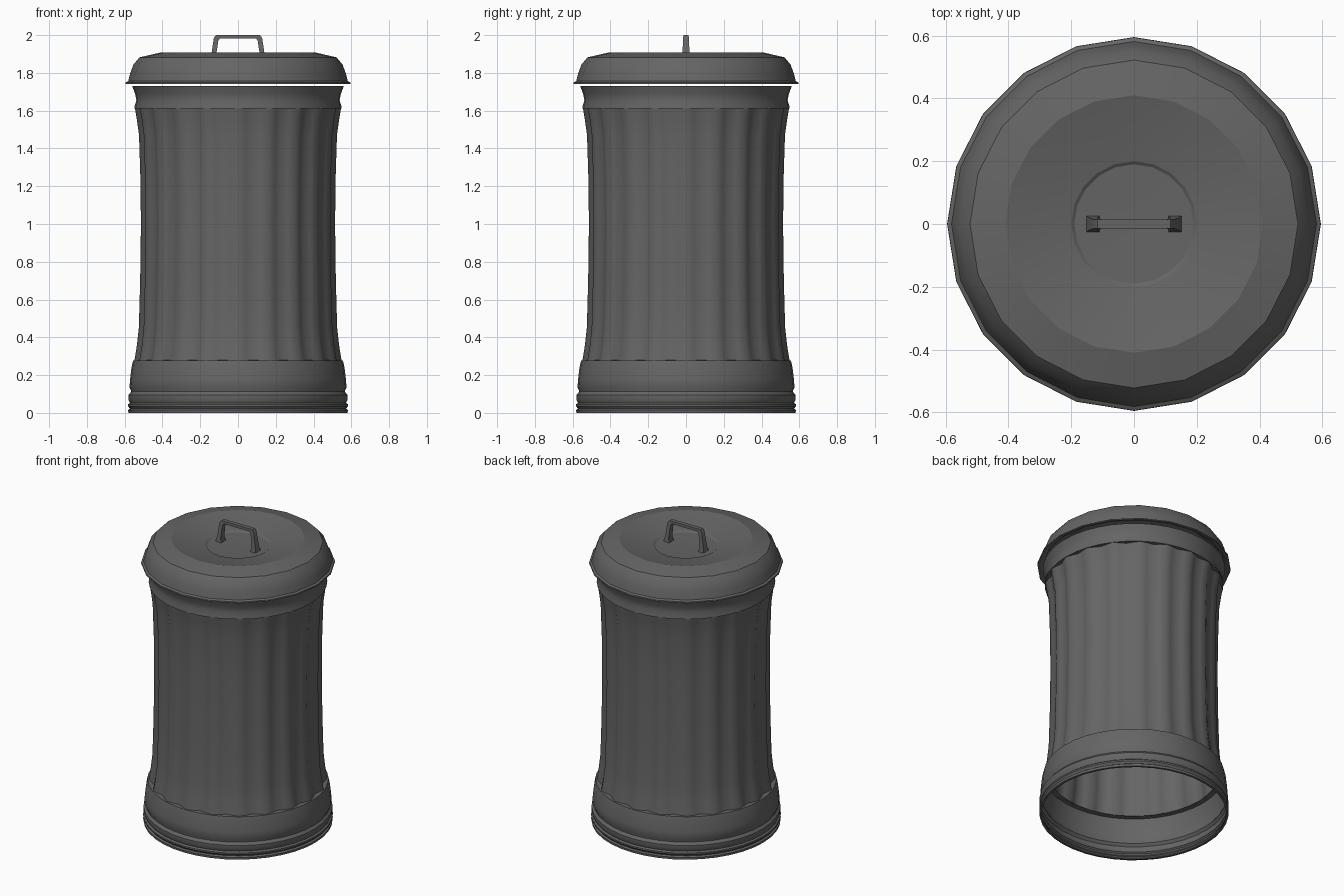
import bpy, math

if "Cube" in bpy.data.objects:
    bpy.data.objects.remove(bpy.data.objects["Cube"])

TAU = 2 * math.pi
FLUTES = 20


def make(name, verts, faces, angle=35):
    mesh = bpy.data.meshes.new(name)
    mesh.from_pydata(verts, [], faces)
    mesh.update()
    ob = bpy.data.objects.new(name, mesh)
    bpy.context.collection.objects.link(ob)
    bpy.ops.object.select_all(action='DESELECT')
    ob.select_set(True)
    bpy.context.view_layer.objects.active = ob
    bpy.ops.object.shade_smooth_by_angle(angle=math.radians(angle))
    return ob


def lathe(name, profile, sides, angle=35, flute_depth=0.0):
    """Spin (radius, z) points listed bottom to top; flutes cut inward."""
    verts, faces = [], []
    for r, z in profile:
        for i in range(sides):
            a = TAU * i / sides
            rr = r - flute_depth * (0.5 - 0.5 * math.cos(FLUTES * a))
            verts.append((rr * math.cos(a), rr * math.sin(a), z))
    for j in range(len(profile) - 1):
        for i in range(sides):
            k = (i + 1) % sides
            faces.append((j * sides + i, j * sides + k,
                          (j + 1) * sides + k, (j + 1) * sides + i))
    if profile[-1][0] < 0.1:
        faces.append([(len(profile) - 1) * sides + i for i in range(sides)])
    return make(name, verts, faces, angle)


# Fluted, slightly waisted wall
lathe("fluted_body",
      [(0.548, 0.278), (0.535, 0.36), (0.525, 0.45), (0.518, 0.70), (0.514, 1.0),
       (0.517, 1.25), (0.524, 1.47), (0.535, 1.55), (0.546, 1.615)],
      80, 50, 0.026)

# Base band with beads, open underneath
lathe("base_band",
      [(0.565, 0.0), (0.58, 0.0), (0.582, 0.015), (0.572, 0.022), (0.582, 0.035),
       (0.582, 0.045), (0.572, 0.053), (0.58, 0.07), (0.58, 0.095), (0.566, 0.112),
       (0.566, 0.118), (0.575, 0.135), (0.571, 0.18), (0.564, 0.24), (0.555, 0.278),
       (0.52, 0.279)], 40)

# Flared collar with an open mouth
lathe("top_collar",
      [(0.52, 1.612), (0.548, 1.612), (0.547, 1.625), (0.538, 1.655), (0.545, 1.69),
       (0.557, 1.722), (0.56, 1.73), (0.54, 1.73), (0.525, 1.722)], 40)

# Dished lid with folded rim
lathe("lid",
      [(0.555, 1.758), (0.575, 1.744), (0.595, 1.742), (0.594, 1.75), (0.581, 1.757),
       (0.570, 1.80), (0.553, 1.845), (0.522, 1.882), (0.41, 1.908), (0.31, 1.884),
       (0.20, 1.864), (0.19, 1.857), (0.05, 1.852)], 20, 20)

# Handle: rectangular bar swept along a bracket; right half then mirrored
half = [((0.152, 1.850), (0.108, 1.850), 0.027),
        ((0.143, 1.885), (0.117, 1.885), 0.020),
        ((0.128, 1.985), (0.104, 1.972), 0.015),
        ((0.117, 2.0), (0.096, 1.982), 0.014)]
sections = half + [((-o[0], o[1]), (-i[0], i[1]), w) for o, i, w in reversed(half)]
verts, faces = [], []
for (ox, oz), (ix, iz), w in sections:
    verts += [(ox, -w, oz), (ox, w, oz), (ix, w, iz), (ix, -w, iz)]
for s in range(len(sections) - 1):
    for c in range(4):
        d = (c + 1) % 4
        faces.append((s * 4 + c, s * 4 + d, s * 4 + 4 + d, s * 4 + 4 + c))
n = len(verts)
faces += [(3, 2, 1, 0), (n - 4, n - 3, n - 2, n - 1)]
make("lid_handle", verts, faces, 30)

# Dark grey metal
mat = bpy.data.materials.new("dark_metal")
mat.diffuse_color = (0.13, 0.13, 0.13, 1)
mat.use_nodes = True
mat.node_tree.nodes["Principled BSDF"].inputs["Base Color"].default_value = mat.diffuse_color
for ob in bpy.context.collection.objects:
    ob.data.materials.append(mat)
